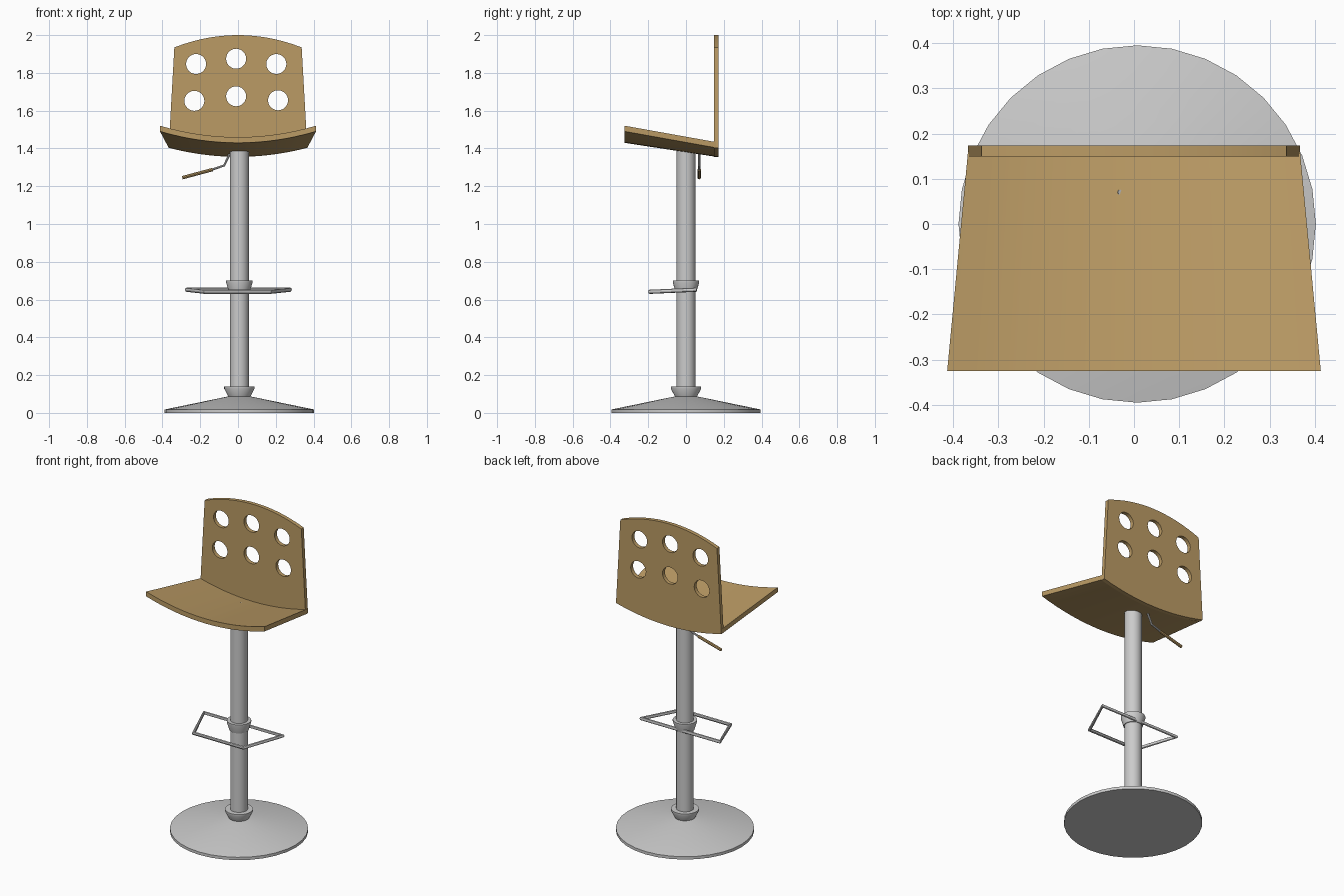
import bpy, bmesh, math
from math import cos, sin, pi

if "Cube" in bpy.data.objects:
    bpy.data.objects.remove(bpy.data.objects["Cube"])

CX = 0.007  # column axis


def material(name, color):
    m = bpy.data.materials.new(name)
    m.diffuse_color = color
    m.use_nodes = True
    m.node_tree.nodes["Principled BSDF"].inputs["Base Color"].default_value = m.diffuse_color
    return m


wood = material("wood", (0.50, 0.33, 0.13, 1))


def finish(ob, mat=None, angle=30):
    bpy.ops.object.select_all(action='DESELECT')
    ob.select_set(True)
    bpy.context.view_layer.objects.active = ob
    if ob.type == 'CURVE':
        bpy.ops.object.convert(target='MESH')
        ob = bpy.context.view_layer.objects.active
    bpy.ops.object.shade_smooth_by_angle(angle=math.radians(angle))
    if mat:
        ob.data.materials.clear()
        ob.data.materials.append(mat)
    return ob


def mesh_object(name, bm, mat=None):
    bmesh.ops.recalc_face_normals(bm, faces=bm.faces)
    me = bpy.data.meshes.new(name)
    bm.to_mesh(me)
    bm.free()
    ob = bpy.data.objects.new(name, me)
    bpy.context.collection.objects.link(ob)
    return finish(ob, mat)


def turned(name, profile, n=32):
    """Solid of revolution around the column axis from (radius, z) points."""
    bm = bmesh.new()
    rings = [[bm.verts.new((CX + r * cos(2 * pi * i / n), r * sin(2 * pi * i / n), z))
              for i in range(n)] for r, z in profile]
    for a, b in zip(rings, rings[1:]):
        for i in range(n):
            j = (i + 1) % n
            bm.faces.new((a[i], a[j], b[j], b[i]))
    bm.faces.new(rings[0])
    bm.faces.new(rings[-1])
    return mesh_object(name, bm)


def add_spline(cu, pts, cyclic):
    s = cu.splines.new('POLY')
    s.points.add(len(pts) - 1)
    for p, co in zip(s.points, pts):
        p.co = (*co, 1)
    s.use_cyclic_u = cyclic


def curve_object(name, cu, mat=None):
    ob = bpy.data.objects.new(name, cu)
    bpy.context.collection.objects.link(ob)
    return ob


def tube(name, pts, radius, cyclic=False, mat=None):
    cu = bpy.data.curves.new(name, 'CURVE')
    cu.dimensions = '3D'
    cu.bevel_depth = radius
    cu.bevel_resolution = 2
    cu.use_fill_caps = True
    add_spline(cu, pts, cyclic)
    return finish(curve_object(name, cu), mat)


def seat_bottom(x, y):
    return 1.38 - 0.153 * y + 0.355 * x * x


# Pedestal
turned("base", [(0.395, 0), (0.395, 0.018), (0.055, 0.088)])
turned("column", [(0.05, 0.07), (0.05, 1.395)])
turned("base_collar", [(0.056, 0.082), (0.08, 0.128), (0.08, 0.14)])
turned("footrest_collar", [(0.055, 0.64), (0.07, 0.69), (0.07, 0.70)])

# Footrest loop
tube("footrest", [(-0.272, 0.05, 0.652), (0.276, 0.05, 0.652),
                  (0.17, -0.192, 0.641), (-0.175, -0.192, 0.641)], 0.011, True)

# Height lever and its grip
tube("lever", [(-0.03, 0.07, 1.40), (-0.045, 0.07, 1.37), (-0.073, 0.07, 1.31),
               (-0.15, 0.07, 1.284)], 0.006)
tube("lever_grip", [(-0.135, 0.07, 1.288), (-0.295, 0.07, 1.245)], 0.009, mat=wood)

# Dished, tapered seat
N = 16
bm = bmesh.new()
loops = []
for i in range(N + 1):
    t = 2 * i / N - 1
    loop = []
    for half, y, lift in ((0.413, -0.325, 0), (0.367, 0.16, 0),
                          (0.367, 0.16, 0.03), (0.413, -0.325, 0.03)):
        x = half * t
        loop.append(bm.verts.new((x, y, seat_bottom(x, y) + lift)))
    loops.append(loop)
for a, b in zip(loops, loops[1:]):
    for k in range(4):
        m = (k + 1) % 4
        bm.faces.new((a[k], a[m], b[m], b[k]))
bm.faces.new(loops[0])
bm.faces.new(loops[-1])
mesh_object("seat", bm, wood)

# Backrest panel with curved ends and six round holes
cu = bpy.data.curves.new("backrest", 'CURVE')
cu.dimensions = '2D'
cu.fill_mode = 'BOTH'
cu.extrude = 0.012
ts = [2 * i / N - 1 for i in range(N + 1)]
outline = [(0.367 * t, seat_bottom(0.367 * t, 0.16), 0) for t in ts]
outline += [(0.337 * t, 2.0 - 0.065 * t * t, 0) for t in reversed(ts)]
add_spline(cu, outline, True)
for hx, hz in ((-0.222, 1.847), (-0.01, 1.875), (0.203, 1.847),
               (-0.231, 1.652), (-0.01, 1.676), (0.212, 1.655)):
    add_spline(cu, [(hx + 0.053 * cos(2 * pi * i / 24), hz + 0.053 * sin(2 * pi * i / 24), 0)
                    for i in range(24)], True)
back = curve_object("backrest", cu)
back.rotation_euler = (pi / 2, 0, 0)
back.location = (0, 0.161, 0)
finish(back, wood)
